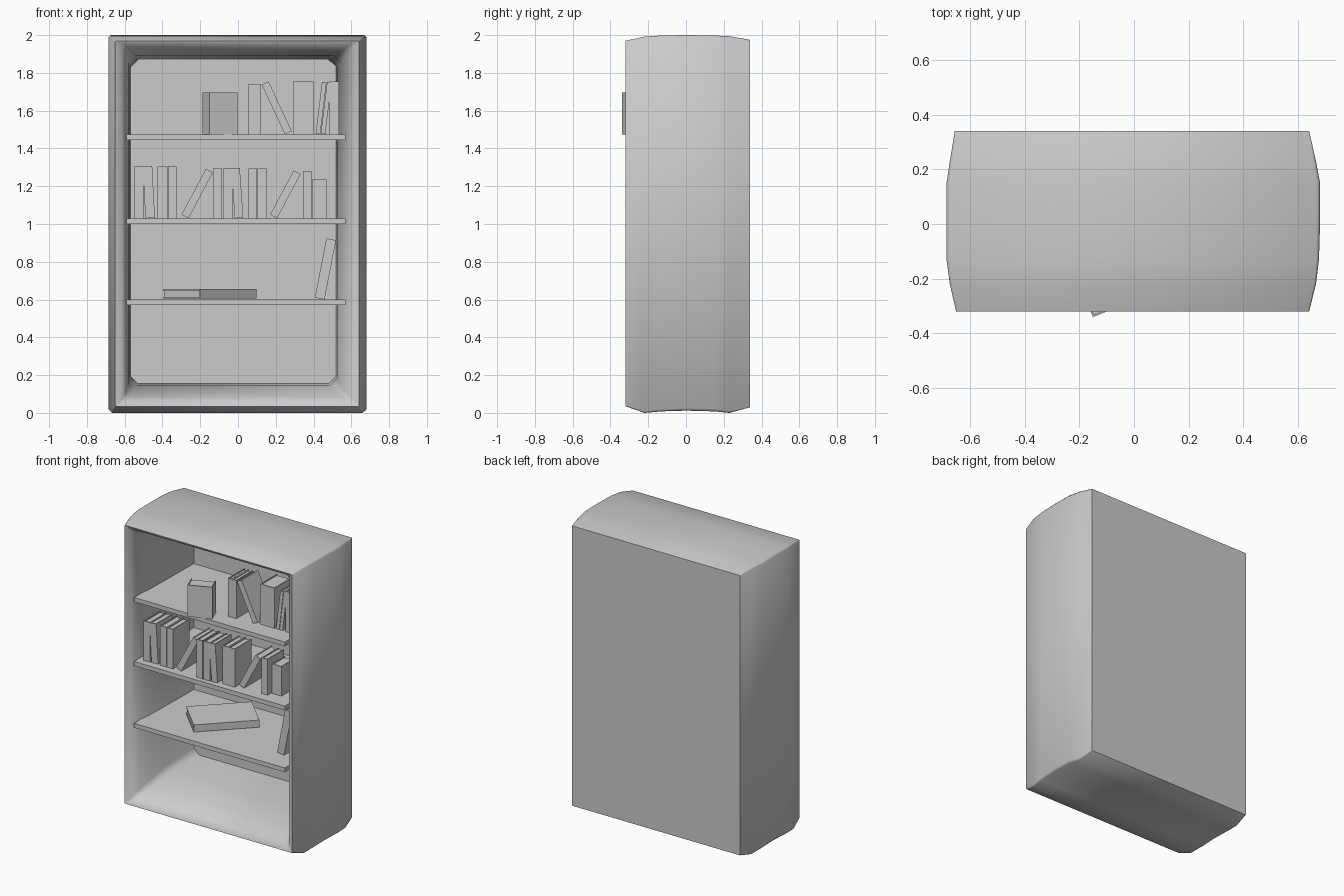
import bpy, bmesh, math
from mathutils import Matrix, Vector

if "Cube" in bpy.data.objects:
    bpy.data.objects.remove(bpy.data.objects["Cube"])


def finish(bm, name, smooth=None):
    bmesh.ops.recalc_face_normals(bm, faces=bm.faces)
    me = bpy.data.meshes.new(name)
    bm.to_mesh(me)
    bm.free()
    ob = bpy.data.objects.new(name, me)
    bpy.context.collection.objects.link(ob)
    if smooth:
        bpy.context.view_layer.objects.active = ob
        ob.select_set(True)
        bpy.ops.object.shade_smooth_by_angle(angle=math.radians(smooth))
        ob.select_set(False)
    return ob


def add_box(bm, lo, hi):
    lo, hi = Vector(lo), Vector(hi)
    m = Matrix.Translation((lo + hi) / 2) @ Matrix.Diagonal((*(hi - lo), 1))
    bmesh.ops.create_cube(bm, size=1, matrix=m)


# Case: puffy shell lofted through rectangular rings, inside back to outside back
# each ring: y, inset of left, right, bottom, top, corner cut
rings = [
    (0.33, .115, .16, .155, .13, .04),
    (0.05, .11, .155, .145, .125, .04),
    (-0.15, .105, .135, .115, .11, .035),
    (-0.25, .09, .105, .085, .08, .025),
    (-0.305, .07, .075, .06, .05, .012),
    (-0.32, .035, .04, .035, .03, .006),
    (-0.22, .012, .015, .0, .008, .008),
    (-0.13, .0, .004, .008, .002, .01),
    (0.0, .0, .0, .012, .0, .012),
    (0.15, .0, .0, .008, .002, .012),
    (0.23, .012, .015, .0, .006, .01),
    (0.34, .03, .04, .03, .025, .003),
]
bm = bmesh.new()
loops = []
for y, dl, dr, db, dt, c in rings:
    l, r, b, t = -.685 + dl, .68 - dr, db, 2 - dt
    pts = [(l + c, b), (r - c, b), (r, b + c), (r, t - c),
           (r - c, t), (l + c, t), (l, t - c), (l, b + c)]
    loops.append([bm.verts.new((x, y, z)) for x, z in pts])
for a, b in zip(loops, loops[1:]):
    for i in range(8):
        j = (i + 1) % 8
        bm.faces.new((a[i], a[j], b[j], b[i]))
bm.faces.new(loops[0])
bm.faces.new(loops[-1])
finish(bm, "case", 60)

# Shelves
SHELVES = {"lower": 0.60, "middle": 1.03, "upper": 1.475}
for name, z in SHELVES.items():
    bm = bmesh.new()
    add_box(bm, (-.59, -.30, z - .03), (.57, .33, z))
    finish(bm, name + "_shelf")


# Book: two boards, a spine facing -y and an inset page block
def book_mesh(x0, w, d, h, t=.006):
    bm = bmesh.new()
    add_box(bm, (x0, 0, 0), (x0 + t, d, h))
    add_box(bm, (x0 + w - t, 0, 0), (x0 + w, d, h))
    add_box(bm, (x0 + t, 0, 0), (x0 + w - t, t, h))
    add_box(bm, (x0 + t, t, t), (x0 + w - t, d - t, h - t))
    return bm


def book(shelf, x, w, h, y, lean=0, d=.18):
    # x is the bottom corner the book rests on
    bm = book_mesh(-w if lean > 0 else 0, w, d, h)
    ob = finish(bm, shelf + "_book")
    ob.matrix_world = (Matrix.Translation((x, y, SHELVES[shelf]))
                       @ Matrix.Rotation(math.radians(lean), 4, 'Y'))


# Upper shelf books: x, width, height, front y, lean
for b in [(.055, .03, .265, -.19), (.086, .034, .265, -.19),
          (.13 + .042, .04, .29, -.19, -25),
          (.29, .11, .28, -.17), (.435, .024, .275, -.17, 7),
          (.462, .024, .275, -.17, 7), (.485, .05, .28, -.17)]:
    if len(b) == 5 and b[4] < 0:
        # leaning left: rests on its lower left corner
        b = (.248, *b[1:])
    book("upper", *b)

# Middle shelf books
for b in [(-.55, .05, .275, -.25), (-.49, .05, .275, -.25, -3),
          (-.425, .052, .275, -.25), (-.371, .046, .275, -.25),
          (-.262, .042, .275, -.25, 28), (-.132, .046, .265, -.265),
          (-.08, .052, .265, -.265), (-.017, .045, .265, -.265, -4),
          (.055, .046, .265, -.25), (.103, .048, .265, -.25),
          (.207, .042, .265, -.23, 28), (.343, .046, .25, -.23),
          (.393, .075, .205, -.19, 0, .14)]:
    book("middle", *b)

# Tall leaning book on the lower shelf
book("lower", .458, .052, .32, -.15, 11, .22)

# Turned thick book on the upper shelf
ob = finish(book_mesh(0, .16, .1, .22), "turned_book")
ob.matrix_world = (Matrix.Translation((-.15, -.34, SHELVES["upper"]))
                   @ Matrix.Rotation(math.radians(22), 4, 'Z'))

# Book lying flat, turned on the lower shelf
ob = finish(book_mesh(0, .05, .28, .42), "lying_book")
ob.matrix_world = (Matrix.Translation((-.2, -.2, SHELVES["lower"] + .055))
                   @ Matrix.Rotation(math.radians(45), 4, 'Z')
                   @ Matrix.Rotation(math.radians(90), 4, 'Y'))
